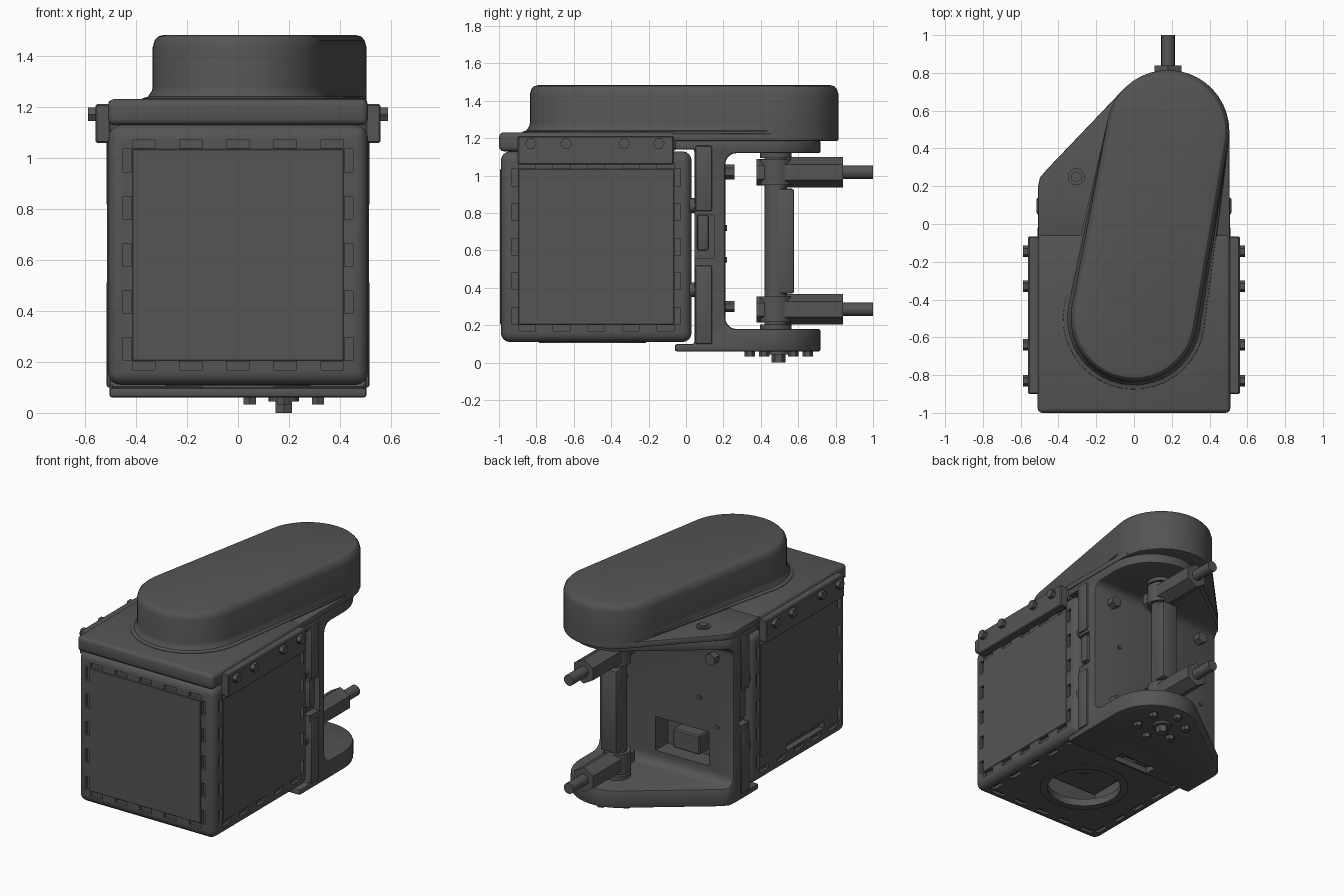
import bpy, bmesh, math
from mathutils import Vector, Matrix

if "Cube" in bpy.data.objects:
    bpy.data.objects.remove(bpy.data.objects["Cube"])


def finish(name, bm):
    bmesh.ops.recalc_face_normals(bm, faces=bm.faces)
    me = bpy.data.meshes.new(name)
    bm.to_mesh(me)
    bm.free()
    ob = bpy.data.objects.new(name, me)
    bpy.context.collection.objects.link(ob)
    return ob


def add_box(bm, lo, hi):
    lo, hi = Vector(lo), Vector(hi)
    m = Matrix.Translation((lo + hi) / 2) @ Matrix.Diagonal((*(hi - lo), 1))
    bmesh.ops.create_cube(bm, size=1, matrix=m)


def box(name, lo, hi, bevel=0, seg=2):
    bm = bmesh.new()
    add_box(bm, lo, hi)
    if bevel:
        bmesh.ops.bevel(bm, geom=bm.edges[:], offset=bevel, segments=seg, profile=0.5, affect='EDGES')
    return finish(name, bm)


ROT = {'X': Matrix.Rotation(math.pi / 2, 4, 'Y'), 'Y': Matrix.Rotation(-math.pi / 2, 4, 'X'), 'Z': Matrix()}


def cyl(name, start, length, r, axis='Z', sides=24, r2=None):
    """Cylinder from start along +axis."""
    bm = bmesh.new()
    m = Matrix.Translation(start) @ ROT[axis] @ Matrix.Translation((0, 0, length / 2))
    bmesh.ops.create_cone(bm, cap_ends=True, segments=sides, radius1=r,
                          radius2=r if r2 is None else r2, depth=length, matrix=m)
    return finish(name, bm)


def loft(name, rings):
    bm = bmesh.new()
    rows = [[bm.verts.new(p) for p in ring] for ring in rings]
    n = len(rows[0])
    for a, b in zip(rows, rows[1:]):
        for i in range(n):
            bm.faces.new((a[i], a[(i + 1) % n], b[(i + 1) % n], b[i]))
    bm.faces.new(rows[0][::-1])
    bm.faces.new(rows[-1])
    return finish(name, bm)


def arc(cx, cy, r, a0, a1, n):
    return [(cx + r * math.cos(math.radians(a0 + (a1 - a0) * i / n)),
             cy + r * math.sin(math.radians(a0 + (a1 - a0) * i / n))) for i in range(n + 1)]


def bake(ob):
    dg = bpy.context.evaluated_depsgraph_get()
    ob.data = bpy.data.meshes.new_from_object(ob.evaluated_get(dg))
    ob.modifiers.clear()


def boolean(ob, tool, op='DIFFERENCE'):
    m = ob.modifiers.new('bool', 'BOOLEAN')
    m.object, m.operation, m.solver = tool, op, 'EXACT'
    bake(ob)
    bpy.data.objects.remove(tool)


def bevel(ob, width, seg=2):
    m = ob.modifiers.new('bevel', 'BEVEL')
    m.width, m.segments, m.limit_method, m.angle_limit = width, seg, 'ANGLE', math.radians(40)
    bake(ob)


# Housing: hollow rounded box with round opening in the floor
C, H = Vector((0, -0.48, 0.62)), 0.51
housing = box('housing', C - Vector((H, H, H)), C + Vector((H, H, H)), 0.05, 4)
boolean(housing, box('cut', C - Vector((.46, .46, .46)), C + Vector((.46, .46, .46))))
boolean(housing, cyl('cut', (0, -.5, 0.0), 0.3, 0.26, sides=40))
boolean(housing, box('cut', (-.6, -.75, .21), (-.47, -.35, .255)))

# Rows of slots round each outer panel, plus slightly raised panel skins
bm = bmesh.new()
for n, sign in ((1, -1), (0, 1), (0, -1), (2, -1)):
    u, v = [k for k in range(3) if k != n]
    for along, across in ((u, v), (v, u)):
        for side in (-1, 1):
            for i in range(-2, 3):
                c, h = C.copy(), Vector((0, 0, 0))
                c[n] += sign * H
                c[along] += i * 0.185
                c[across] += side * 0.435
                h[n], h[along], h[across] = 0.02, 0.045, 0.016
                add_box(bm, c - h, c + h)
boolean(housing, finish('cut', bm))
box('front_panel', (-.415, -.995, .205), (.415, -.98, 1.035), 0.003, 1)
box('right_panel', (.50, -.895, .205), (.514, -.065, 1.035), 0.003, 1)
box('left_panel', (-.514, -.895, .27), (-.50, -.065, 1.035), 0.003, 1)

# Mechanism seen through the floor opening
ring = cyl('floor_ring', (0, -.5, .105), .05, 0.285, sides=40)
boolean(ring, cyl('cut', (0, -.5, 0), .3, 0.235, sides=40))
box('inner_plate', (-.44, -.92, .40), (.44, -.04, .43))
cyl('inner_motor', (0, -.5, .25), .16, 0.08)
for i, (a, b) in enumerate(((.24, .025), (.025, .24))):
    box(f'inner_rib_{i}', (-a, -.5 - b, .32), (a, -.5 + b, .41))

# Lid over the housing
box('lid', (-.51, -1, 1.13), (.51, -.05, 1.232), 0.025, 3)

# Side clamp strips with four hex bolts each
for s, side in ((1, 'right'), (-1, 'left')):
    box(f'{side}_clamp_strip', (min(s * .50, s * .56), -.9, 1.06), (max(s * .50, s * .56), -.065, 1.212), 0.006, 1)
    for i, y in enumerate((-.83, -.64, -.33, -.145)):
        cyl(f'{side}_clamp_bolt_{i}', (.555 if s > 0 else -.588, y, 1.172), .033, 0.031, 'X', 6)


# Plan outline shared by bracket and skirt: straight right edge, round nose, diagonal left
def plan(cx, cy, r, front, edge=.51, shoulder=.2):
    return ([(-edge, front), (edge, front)] + arc(cx, cy, r, 0, 135, 14)
            + [(-.465, shoulder + .085), (-.498, shoulder + .045), (-edge, shoulder)])


# Skirt joining the lid to the belt cover
sk = plan(.18, .49, .325, -.08, .508)
skirt = loft('cover_skirt', [[(x, y, z) for x, y in sk] for z in (1.185, 1.226)])
bevel(skirt, 0.008)

# Belt cover: tapered stadium, flaring into the lid at its front end
off = math.degrees(math.atan2(.99, .18)) - 90
stadium = lambda d: arc(.18, .49, .325 + d, off, off + 180, 20) + arc(0, -.5, .335 + d, off + 180, off + 360, 20)
rings = []
base = stadium(0)
for z, d in ((1.20, .05), (1.235, .04), (1.242, .018), (1.265, .003), (1.28, 0), (1.435, 0),
             (1.463, -.008), (1.478, -.022), (1.484, -.045)):
    ring_pts = []
    for (x0, y0), (x1, y1) in zip(base, stadium(d)):
        k = 1 if d < 0 else max(0, min(1, -y0 / .4))
        ring_pts.append((x0 + (x1 - x0) * k, y0 + (y1 - y0) * k, z))
    rings.append(ring_pts)
loft('belt_cover', rings)

# Yoke bracket: C profile trimmed by the plan outline
prof = ([(-.06, .06), (.8, .06), (.8, .18)] + arc(.27, .24, .06, 270, 180, 5)
        + arc(.27, 1.06, .06, 180, 90, 5)
        + [(.8, 1.12), (.8, 1.19), (-.06, 1.19), (-.06, 1.14), (.045, 1.14), (.045, .1), (-.06, .1)])
bracket = loft('yoke_bracket', [[(x, y, z) for y, z in prof] for x in (-.6, .6)])
pl = plan(.205, .42, .30, -.1, .505)
boolean(bracket, loft('cut', [[(x, y, z) for x, y in pl] for z in (0, 1.3)]), 'INTERSECT')
bevel(bracket, 0.012)
boolean(bracket, box('cut', (-.32, -.2, .27), (.08, .3, .5)))
boolean(bracket, box('cut', (-.14, -.04, 0), (.14, .04, .15)))
for s in (-1, 1):  # latch notches in the bracket sides
    boolean(bracket, box('cut', (s * .51 - .05, .03, .56), (s * .51 + .05, .15, .79)))

# Hinge flanges either side of the notches, and latches within them
for s, side in ((1, 'right'), (-1, 'left')):
    for i, (z0, z1) in enumerate(((.1, .52), (.81, 1.16))):
        x = sorted((s * .47, s * .516))
        box(f'{side}_flange_{i}', (x[0], .05, z0), (x[1], .14, z1), 0.01)
    x = sorted((s * .44, s * .495))
    box(f'{side}_latch', (x[0], .06, .60), (x[1], .12, .79), 0.01)
    for i, z in enumerate((.39, .84)):
        cyl(f'{side}_gap_screw_{i}', (s * .46, .02, z), .04, .04, 'Y', 12)

# Connector inside the wall window, and wall screws
box('connector_back', (-.34, .045, .25), (.10, .08, .52))
box('connector_block', (-.22, .06, .30), (-.02, .17, .43), 0.008, 1)
for i, (x, z, r) in enumerate(((.36, 1.02, .04), (-.36, 1.02, .04), (-.25, .72, .015),
                               (.3, .72, .015), (-.38, .55, .015), (.35, .3, .03))):
    cyl(f'wall_nut_{i}', (x, .2, z), .06 if r > .02 else .02, r, 'Y', 6)

# Pivot shaft with end collars and rear sleeve plate
px, py = .18, .48
cyl('pivot_shaft', (px, py, .15), 1.0, .06)
for i, z in enumerate((.175, 1.095)):
    cyl(f'shaft_collar_{i}', (px, py, z), .03, .085)
box('shaft_sleeve', (px - .06, py, .37), (px + .06, .578, .93), 0.012)

# Eye bolts: clamp round the shaft, hex body, threaded stud
for i, z in enumerate((.285, 1.018)):
    cyl(f'eye_clamp_{i}', (px, py, z - .068), .136, .085)
    cyl(f'eye_nut_{i}', (px, .378, z), .08, .07, 'Y', 6)
    cyl(f'eye_hex_body_{i}', (px, .525, z), .315, .082, 'Y', 6)
    cyl(f'eye_stud_{i}', (px, .83, z), .17, .036, 'Y', 16)

# Pivot nut and ring of bolts beneath the lower arm
cyl('pivot_nut', (px, .495, 0), .05, .038, 'Z', 6)
cyl('pivot_washer', (px, .495, .045), .03, .06)
for i in range(6):
    a = math.radians(30 + 60 * i)
    cyl(f'pivot_bolt_{i}', (px + .155 * math.cos(a), .495 + .155 * math.sin(a), .033), .04, .028, 'Z', 6)

# Cap screw on the skirt
cyl('skirt_washer', (-.305, .25, 1.22), .014, .045)
cyl('skirt_screw', (-.305, .25, 1.22), .024, .03, 'Z', 6)

# Smooth curved surfaces, keep edges crisp
for ob in bpy.context.scene.objects:
    ob.select_set(True)
bpy.context.view_layer.objects.active = housing
bpy.ops.object.shade_smooth_by_angle(angle=math.radians(32))

# Matching dark grey finish
mat = bpy.data.materials.new('dark_grey')
mat.diffuse_color = (.09, .09, .09, 1)
mat.use_nodes = True
mat.node_tree.nodes["Principled BSDF"].inputs["Base Color"].default_value = mat.diffuse_color
for ob in bpy.context.scene.objects:
    ob.data.materials.clear()
    ob.data.materials.append(mat)
